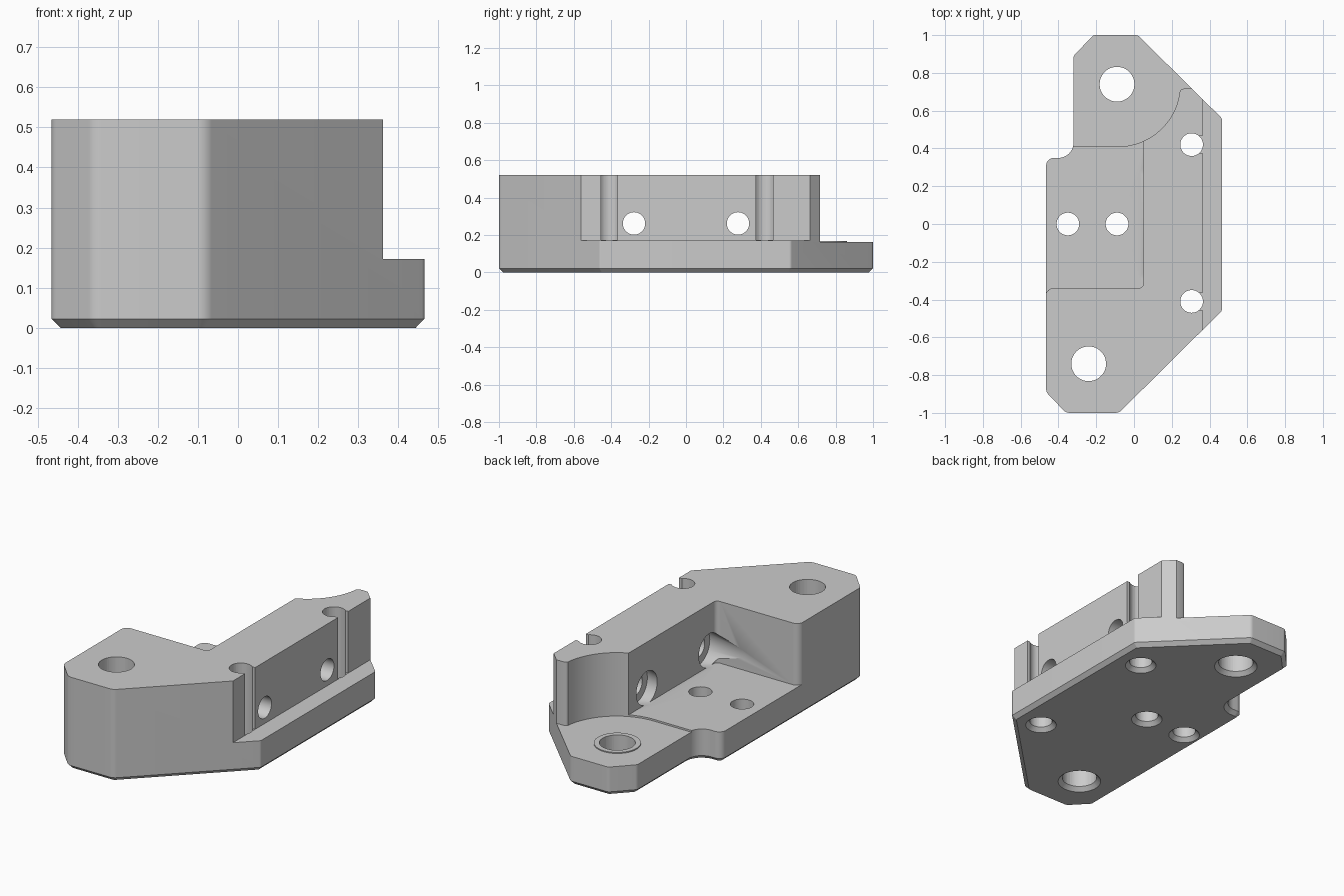
import bpy, bmesh, math
from mathutils import Vector, Matrix

if "Cube" in bpy.data.objects:
    bpy.data.objects.remove(bpy.data.objects["Cube"])

TOP, STEP, PAD, CHAMFER = 0.52, 0.172, 0.162, 0.022
SMALL, LARGE = 0.06, 0.092

steel = bpy.data.materials.new("plain_grey")
steel.use_nodes = True
grey = (0.6, 0.6, 0.6, 1)
steel.diffuse_color = grey
steel.node_tree.nodes["Principled BSDF"].inputs["Base Color"].default_value = grey


def rounded(points, steps=8):
    """Outline from (x, y, corner radius) points, with each corner filleted."""
    out = []
    for i, (x, y, r) in enumerate(points):
        p = Vector((x, y))
        if r == 0:
            out.append(p)
            continue
        a = (Vector(points[i - 1][:2]) - p).normalized()
        b = (Vector(points[(i + 1) % len(points)][:2]) - p).normalized()
        half = a.angle(b) / 2
        centre = p + (a + b).normalized() * r / math.sin(half)
        start = p + a * r / math.tan(half) - centre
        end = p + b * r / math.tan(half) - centre
        for k in range(steps + 1):
            out.append(centre + start.lerp(end, k / steps).normalized() * r)
    return out


def link(name, bm):
    bmesh.ops.recalc_face_normals(bm, faces=bm.faces)
    mesh = bpy.data.meshes.new(name)
    bm.to_mesh(mesh)
    bm.free()
    mesh.materials.append(steel)
    obj = bpy.data.objects.new(name, mesh)
    bpy.context.collection.objects.link(obj)
    return obj


def prism(name, outline, z0, z1, chamfer=0):
    bm = bmesh.new()
    face = bm.faces.new([bm.verts.new((p.x, p.y, z0)) for p in outline])
    bottom = list(face.edges)
    new = bmesh.ops.extrude_face_region(bm, geom=[face], use_keep_orig=True)["geom"]
    bmesh.ops.translate(bm, vec=(0, 0, z1 - z0),
                        verts=[g for g in new if isinstance(g, bmesh.types.BMVert)])
    if chamfer:
        bmesh.ops.bevel(bm, geom=bottom, offset=chamfer, segments=1, affect='EDGES')
    return link(name, bm)


def cone(name, centre, r0, r1, depth, along_x=False):
    """Cylinder or cone starting at centre and running up z or along x."""
    bm = bmesh.new()
    m = Matrix.Translation((0, 0, depth / 2))
    if along_x:
        m = Matrix.Rotation(math.pi / 2, 4, 'Y') @ m
    bmesh.ops.create_cone(bm, cap_ends=True, segments=48, radius1=r0, radius2=r1,
                          depth=depth, matrix=Matrix.Translation(centre) @ m)
    return link(name, bm)


# Full-height block with a chamfered bottom rim
block = prism("mounting_block", rounded([
    (-0.08, -1, 0.05), (0.465, -0.46, 0.02), (0.465, 0.56, 0.02), (0.02, 1, 0.03),
    (-0.215, 1, 0.03), (-0.32, 0.89, 0.03), (-0.32, 0.35, 0.08),
    (-0.465, 0.35, 0.04), (-0.465, -0.89, 0.04), (-0.36, -1, 0.05)]), 0, TOP, CHAMFER)

helpers = []


def apply(tool, operation='DIFFERENCE'):
    tool.hide_render = True
    mod = block.modifiers.new(tool.name, 'BOOLEAN')
    mod.object, mod.operation, mod.solver = tool, operation, 'EXACT'
    helpers.append(tool)


# Side ledge
apply(prism("ledge_cut", rounded([
    (0.362, -0.9, 0), (0.8, -0.9, 0), (0.8, 0.9, 0), (0.362, 0.9, 0)]), STEP, 0.8))

# Open pocket behind the wall
apply(prism("pocket_cut", rounded([
    (0.05, 0.6, 0), (-0.7, 0.6, 0), (-0.7, -0.5, 0), (-0.467, -0.5, 0),
    (-0.467, -0.34, 0.04), (0.05, -0.34, 0.025)]), STEP, 0.8))

# Low rear pad bounded by a round sweep
sweep = [Vector((-0.085 + 0.33 * math.sin(a), 0.74 - 0.33 * math.cos(a)))
         for a in [math.radians(84 * k / 20) for k in range(21)]]
tip = [Vector(p) for p in [(0.25, 0.712), (0.265, 0.717), (0.7, 0.717),
                           (0.7, 1.2), (-0.7, 1.2), (-0.7, 0.41)]]
apply(prism("pad_cut", sweep + tip, PAD, 0.8))

# Raised ring around the rear hole
apply(cone("pad_ring", (-0.09, 0.74, 0.1), 0.12, 0.12, STEP - 0.104), 'UNION')

# Vertical holes with countersunk undersides
for x, y, r in [(-0.09, 0.74, LARGE), (-0.24, -0.74, LARGE), (-0.35, 0, SMALL),
                (-0.09, 0, SMALL), (0.305, 0.42, SMALL), (0.305, -0.41, SMALL)]:
    apply(cone("hole_cut", (x, y, -0.1), r, r, 0.9))
    apply(cone("countersink_cut", (x, y, -0.01), r + 0.032, r - 0.003, 0.035))

# Slots opening the outer holes to the side, and cross holes with tapered clearance
for side, y in [(1, 0.42), (-1, -0.41)]:
    apply(prism("slot_cut", rounded([
        (0.305, y - 0.045, 0), (0.5, y - 0.045, 0),
        (0.5, y + 0.045, 0), (0.305, y + 0.045, 0)]), STEP + 0.001, 0.8))
    apply(cone("cross_hole_cut", (-0.05, side * 0.278, 0.262), SMALL, SMALL, 0.6, True))
    apply(cone("clearance_cut", (-0.2, side * 0.278, 0.262), 0.05, 0.105, 0.32, True))

# Bake the cuts and drop the helpers
graph = bpy.context.evaluated_depsgraph_get()
graph.update()
result = bpy.data.meshes.new_from_object(block.evaluated_get(graph))
block.modifiers.clear()
block.data = result
block.data.materials.clear()
block.data.materials.append(steel)
for h in helpers:
    bpy.data.objects.remove(h)

bpy.ops.object.select_all(action='DESELECT')
block.select_set(True)
bpy.context.view_layer.objects.active = block
bpy.ops.object.shade_smooth_by_angle(angle=math.radians(25))
